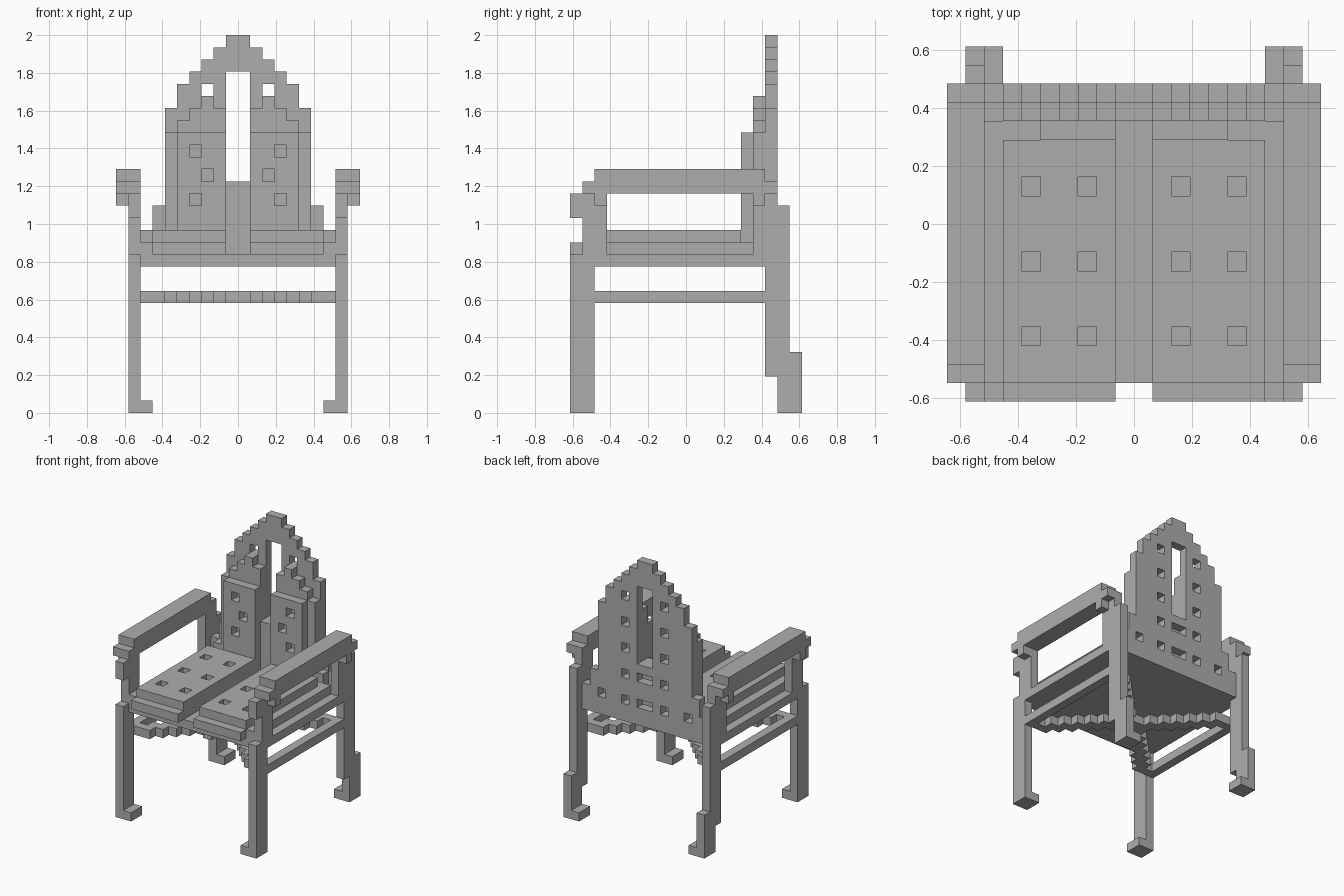
import bpy
import bmesh
from mathutils import Vector

U = 2 / 31                      # size of one block
MID_Y = 9.5                     # block row that falls on y = 0

cube = bpy.data.objects.get("Cube")
if cube:
    bpy.data.objects.remove(cube)

grey = bpy.data.materials.new("plain_grey")
grey.use_nodes = True
COLOUR = (0.42, 0.42, 0.42, 1)
grey.diffuse_color = COLOUR
grey.node_tree.nodes["Principled BSDF"].inputs["Base Color"].default_value = COLOUR

AXES = [Vector(a) for a in ((1, 0, 0), (0, 1, 0), (0, 0, 1))]


def cells(boxes):
    """All unit blocks inside boxes given as (x0, x1, y0, y1, z0, z1)."""
    return {(x, y, z) for x0, x1, y0, y1, z0, z1 in boxes
            for x in range(x0, x1) for y in range(y0, y1) for z in range(z0, z1)}


def mirrored(boxes):
    return [(-b[1], -b[0], *b[2:]) for b in boxes]


def part(name, boxes, holes=()):
    """Make one block-built part, keeping only its outer faces."""
    solid = cells(boxes) - cells(holes)
    bm = bmesh.new()
    for c in sorted(solid):
        centre = Vector(c) + Vector((0.5, 0.5, 0.5))
        for i in range(3):
            a, b = AXES[(i + 1) % 3] / 2, AXES[(i + 2) % 3] / 2
            for s in (-1, 1):
                if tuple(int(v) for v in Vector(c) + AXES[i] * s) in solid:
                    continue
                m = centre + AXES[i] * s / 2
                quad = [m - a - b, m + a - b, m + a + b, m - a + b]
                if s < 0:
                    quad.reverse()
                bm.faces.new([bm.verts.new(((p.x) * U, (p.y - MID_Y) * U, p.z * U))
                              for p in quad])
    bmesh.ops.remove_doubles(bm, verts=bm.verts, dist=U / 100)
    mesh = bpy.data.meshes.new(name)
    bm.to_mesh(mesh)
    bm.free()
    mesh.materials.append(grey)
    bpy.context.collection.objects.link(bpy.data.objects.new(name, mesh))


def pair(name, boxes, holes=()):
    part("left_" + name, boxes, holes)
    part("right_" + name, mirrored(boxes), mirrored(holes))


# Legs with inward feet
pair("front_leg", [(8, 9, 0, 2, 0, 13), (7, 8, 0, 2, 0, 1)])
pair("back_leg", [(8, 9, 17, 19, 0, 5), (8, 9, 16, 18, 3, 17), (7, 8, 17, 19, 0, 1)])

# Rails between the legs
pair("side_stretcher", [(8, 9, 2, 16, 9, 10)])
pair("seat_rail", [(8, 9, 2, 16, 12, 13)])

# Stepped crossing stretcher
cross = []
for k in range(7):
    for y in (2 + k, 15 - k):
        step = [(6 - k, 8 - k, y, y + 1, 9, 10)]
        cross += step + mirrored(step)
part("cross_stretcher", cross)

# Seat board and stepped cushions with square tufts
part("seat_board", [(-8, 8, 1, 16, 12, 13)])
tufts = [(x, x + 1, y, y + 1, 14, 15) for x in (2, 5) for y in (3, 7, 11)]
pair("seat_cushion", [(1, 7, 0, 15, 13, 14), (7, 8, 1, 15, 13, 14),
                      (1, 7, 1, 14, 14, 15)], tufts)

# Arms: posts, scroll blocks and stepped rests
pair("front_arm_post", [(8, 9, 1, 3, 13, 18), (8, 9, 0, 1, 16, 18),
                        (9, 10, 2, 3, 17, 18)])
pair("back_arm_post", [(8, 9, 15, 16, 13, 18), (8, 9, 16, 17, 17, 18),
                       (9, 10, 15, 16, 17, 18)])
pair("armrest", [(8, 10, 1, 17, 18, 19), (8, 10, 2, 16, 19, 20)])

# Stepped backrest: half width and top of each tier
tiers = [(8, 15), (7, 17), (6, 25), (5, 27), (4, 28), (3, 29), (2, 30), (1, 31)]
back, base = [], 12
for half, top in tiers:
    back.append((-half, half, 16, 17, base, top))
    base = top
side_holes = [(2, 3, 16, 17, z, z + 1) for z in range(14, 27, 3)]
side_holes.append((5, 6, 16, 17, 14, 15))
slots = [(-1, 1, 16, 17, 19, 28), (-1, 1, 16, 17, 17, 18), (-1, 1, 16, 17, 14, 15)]
part("back_panel", back, side_holes + mirrored(side_holes) + slots)

# Padding in front of the back panel
part("back_centre_pad", [(-1, 1, 15, 16, 13, 19)])
pair("back_pad", [(1, 6, 15, 16, 13, 23), (6, 7, 15, 16, 13, 15),
                  (1, 5, 15, 16, 23, 24), (1, 4, 15, 16, 24, 25),
                  (2, 3, 15, 16, 25, 26)])
pair("back_cushion", [(1, 5, 14, 15, 14, 23)],
     [(x, x + 1, 14, 15, z, z + 1) for x, z in ((3, 21), (2, 19), (3, 17))])
